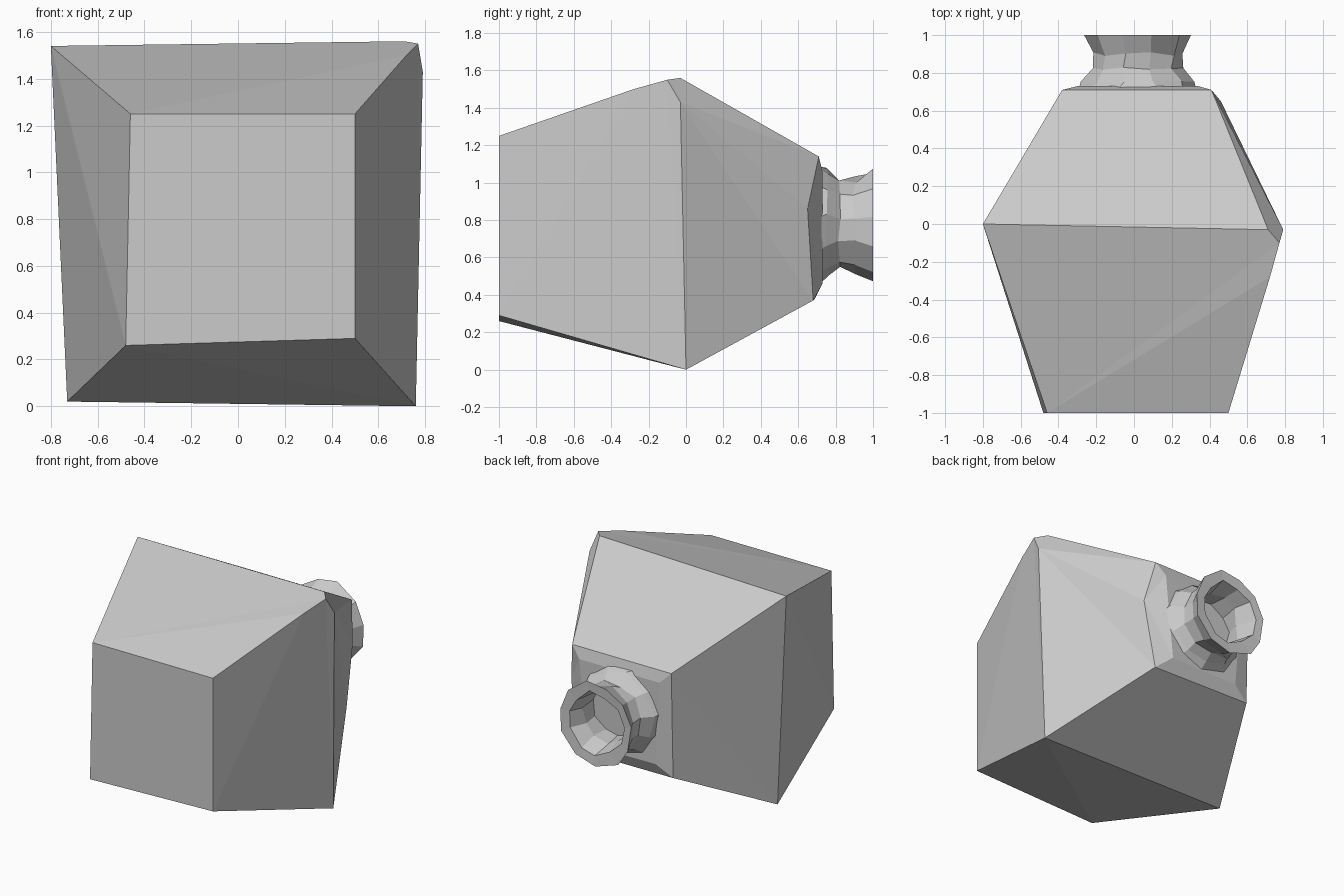
import bpy, bmesh, math, random

if "Cube" in bpy.data.objects:
    bpy.data.objects.remove(bpy.data.objects["Cube"])

random.seed(4)


def make_object(name, verts, faces):
    mesh = bpy.data.meshes.new(name)
    mesh.from_pydata(verts, [], faces)
    bm = bmesh.new()
    bm.from_mesh(mesh)
    bmesh.ops.recalc_face_normals(bm, faces=bm.faces)
    bm.to_mesh(mesh)
    bm.free()
    obj = bpy.data.objects.new(name, mesh)
    bpy.context.collection.objects.link(obj)
    return obj


def bridge(a, b):
    """Quads between two closed loops of equal length."""
    n = len(a)
    return [(a[i], a[(i + 1) % n], b[(i + 1) % n], b[i]) for i in range(n)]


# Square faceted body lying on its side; loops run bl, br, tr, tl
verts = [
    # foot 0-3
    (-0.48, -1, 0.26), (0.50, -1, 0.29), (0.50, -1, 1.25), (-0.46, -1, 1.25),
    # belly corners 4-6
    (-0.73, 0.0, 0.02), (0.76, 0.0, 0.0), (-0.80, 0.0, 1.54),
    # chipped belly corner 7-10
    (0.72, -0.28, 1.50), (0.77, -0.10, 1.55), (0.79, -0.03, 1.43), (0.71, -0.03, 1.56),
    # shoulder 11-14, dent 15
    (-0.38, 0.69, 0.38), (0.39, 0.68, 0.37), (0.41, 0.71, 1.14), (-0.38, 0.71, 1.14),
    (0.46, 0.65, 0.86),
    # shoulder top 16-19
    (-0.26, 0.72, 0.46), (0.28, 0.73, 0.46), (0.34, 0.73, 1.06), (-0.30, 0.73, 1.06),
]
foot, top = [0, 1, 2, 3], [16, 17, 18, 19]
shoulder = [11, 12, 13, 14]
faces = [foot, top]
# foot to belly
faces += [(0, 4, 5), (0, 5, 1), (0, 3, 6), (0, 6, 4), (3, 2, 7), (3, 7, 8),
          (3, 8, 10, 6), (1, 5, 7), (1, 7, 2)]
# chipped corner
faces += [(7, 5, 8), (8, 5, 9), (8, 9, 10)]
# belly to shoulder
faces += [(6, 10, 13, 14), (10, 9, 13), (9, 15, 13), (9, 5, 12), (9, 12, 15),
          (5, 4, 11, 12), (4, 6, 14), (4, 14, 11)]
# shoulder to its flat top, with the dent on the right
ring = bridge(shoulder, top)
faces += [ring[0], ring[2], ring[3], (12, 15, 17), (15, 13, 18), (15, 18, 17)]
make_object("body", verts, faces)

# Rough hollow neck with flared lip: (y, radius, jitter) from outside to inside
N = 11
profile = [(0.71, 0.32, 0.01), (0.77, 0.29, 0.02), (0.83, 0.245, 0.015),
           (0.91, 0.25, 0.02), (1.0, 0.295, 0.012), (0.995, 0.215, 0.02),
           (0.88, 0.18, 0.02), (0.76, 0.19, 0.01)]
verts, faces, loops = [], [], []
for y, r, j in profile:
    loops.append(list(range(len(verts), len(verts) + N)))
    for i in range(N):
        a = 2 * math.pi * (i + 0.25) / N + random.uniform(-0.06, 0.06)
        rr = r + random.uniform(-j, j)
        yy = y - (random.uniform(0, 0.02) if 0.72 < y < 0.95 else 0)
        verts.append((0.02 + rr * math.cos(a), yy, 0.78 + rr * math.sin(a)))
for lower, upper in zip(loops, loops[1:]):
    faces += bridge(lower, upper)
faces.append(loops[-1])
make_object("neck", verts, faces)
